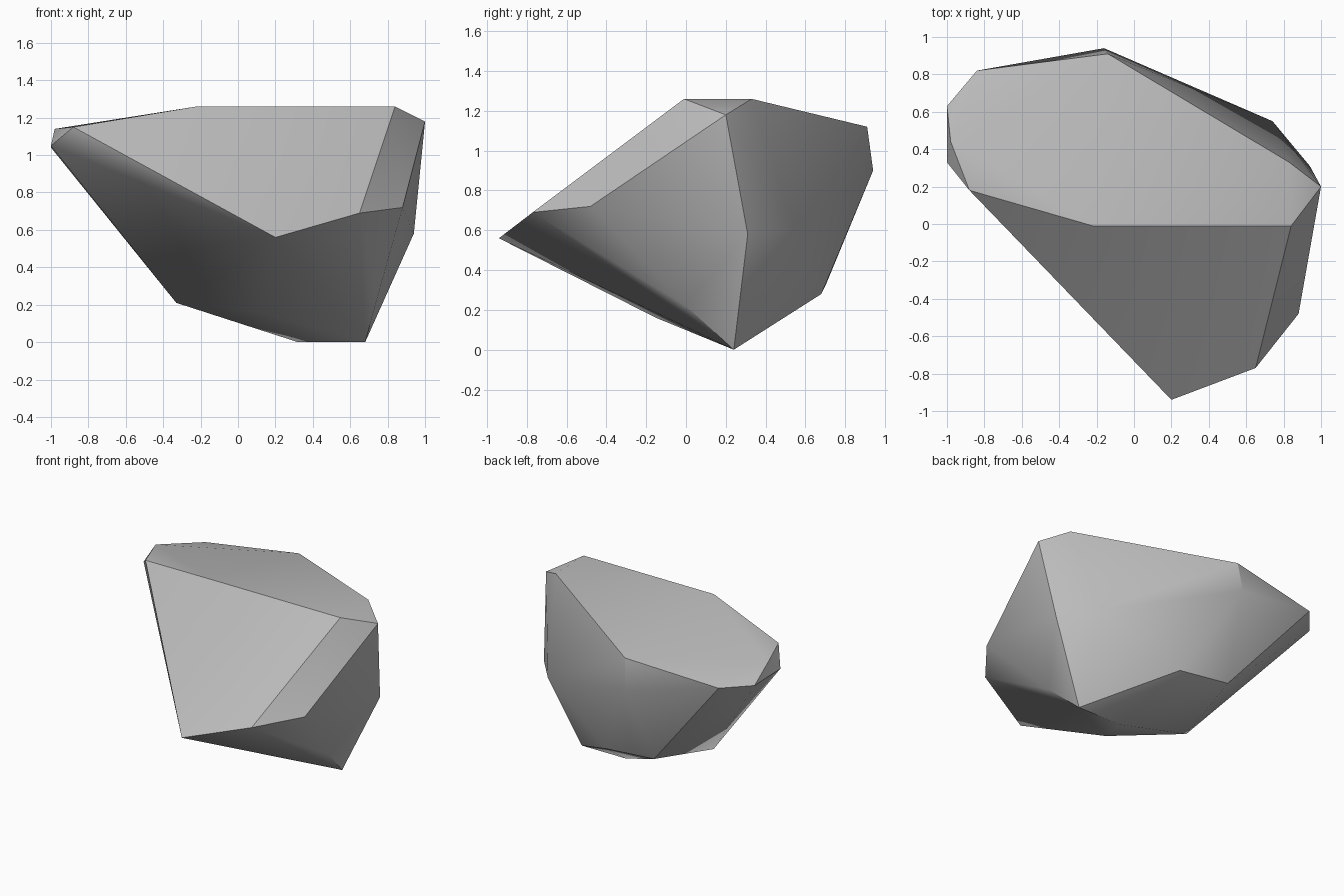
import bpy
import bmesh
from math import radians

cube = bpy.data.objects.get("Cube")
if cube:
    bpy.data.objects.remove(cube, do_unlink=True)

# Stone colour
stone = bpy.data.materials.new("stone_grey")
stone.use_nodes = True
grey = (0.5, 0.5, 0.5, 1.0)
stone.diffuse_color = grey
bsdf = next(n for n in stone.node_tree.nodes if n.type == 'BSDF_PRINCIPLED')
bsdf.inputs["Base Color"].default_value = grey
bsdf.inputs["Roughness"].default_value = 0.9

# Corners of the faceted boulder
top_corners = [
    (-.22, -.01, 1.26), (.84, -.01, 1.26), (.83, .33, 1.26), (1, .2, 1.18),
    (-.14, .91, 1.12), (-.84, .82, 1.05), (-.98, .44, 1.14), (-.88, .18, 1.15),
]
side_corners = [
    (-1, .33, 1.05), (-1, .63, 1.04), (-.16, .94, .9), (.74, .55, .6),
    (.94, .31, .58), (.88, -.48, .72), (.65, -.77, .69), (.2, -.94, .56),
]
base_corners = [
    (.68, .24, 0), (.32, .24, 0), (.12, -.15, .16), (-.33, .15, .21),
    (-.23, .7, .32), (.17, .68, .28), (.74, 0, .22),
]

# Wrap the corners in a closed shell
bm = bmesh.new()
for corner in top_corners + side_corners + base_corners:
    bm.verts.new(corner)
hull = bmesh.ops.convex_hull(bm, input=bm.verts[:])
loose = [v for v in bm.verts if not v.link_faces]
bmesh.ops.delete(bm, geom=loose, context='VERTS')
bmesh.ops.recalc_face_normals(bm, faces=bm.faces[:])

mesh = bpy.data.meshes.new("boulder")
bm.to_mesh(mesh)
bm.free()
mesh.materials.append(stone)
boulder = bpy.data.objects.new("boulder", mesh)
bpy.context.collection.objects.link(boulder)

# Soften shallow facets, keep strong ridges crisp
bpy.ops.object.select_all(action='DESELECT')
boulder.select_set(True)
bpy.context.view_layer.objects.active = boulder
bpy.ops.object.shade_smooth_by_angle(angle=radians(30))
